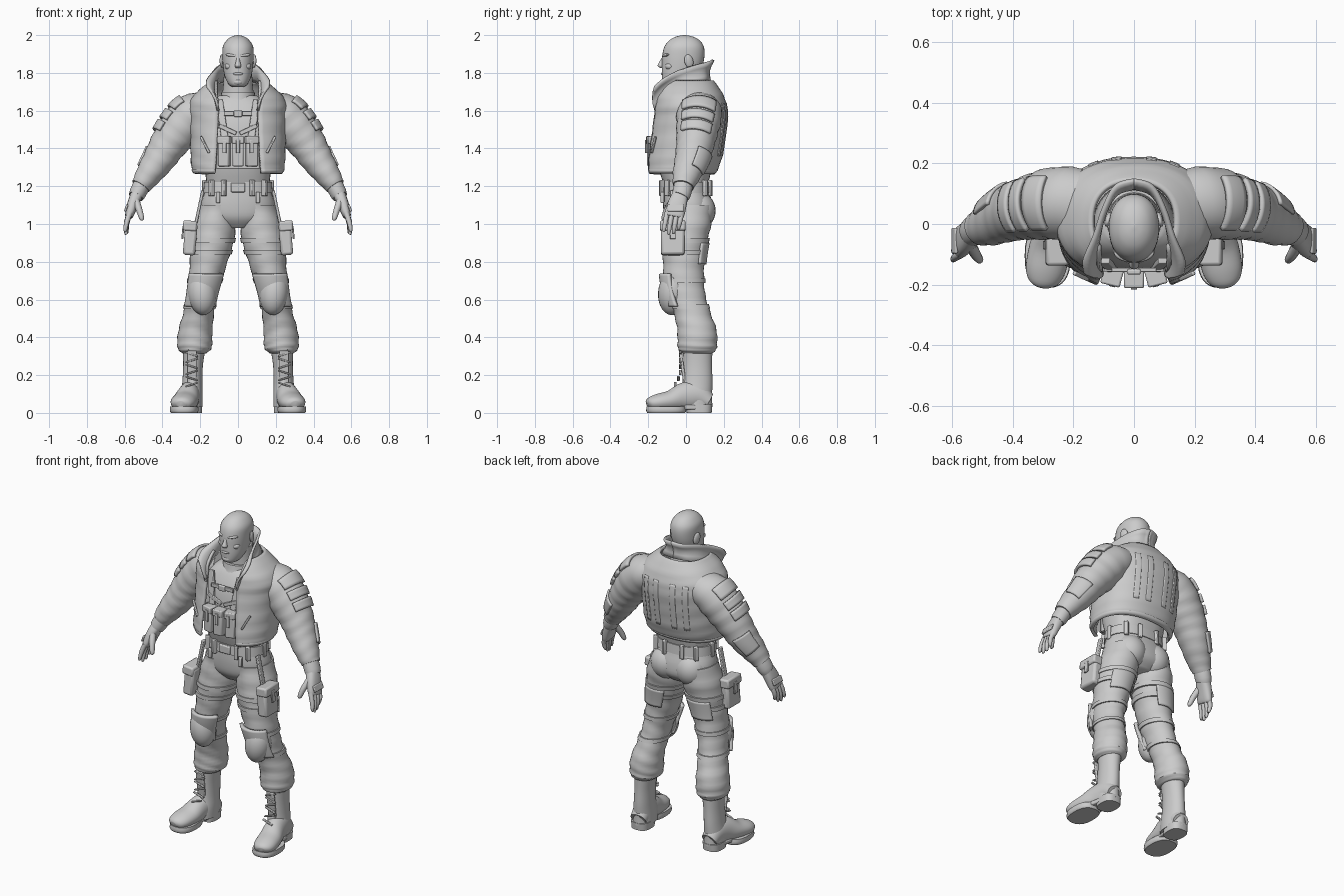
import bpy, bmesh, math
from mathutils import Vector, Euler

if "Cube" in bpy.data.objects:
    bpy.data.objects.remove(bpy.data.objects["Cube"])

grey = bpy.data.materials.new("plain_grey")
grey.use_nodes = True
grey.diffuse_color = (0.6, 0.6, 0.6, 1)
grey.node_tree.nodes["Principled BSDF"].inputs["Base Color"].default_value = (0.6, 0.6, 0.6, 1)
parts = []
X, Y, Z = Vector((1, 0, 0)), Vector((0, 1, 0)), Vector((0, 0, 1))
PI = math.pi


def finish(name, bm, mirror, thick=0, bevel=0):
    bmesh.ops.recalc_face_normals(bm, faces=bm.faces)
    mesh = bpy.data.meshes.new(name)
    bm.to_mesh(mesh)
    bm.free()
    mesh.materials.append(grey)
    ob = bpy.data.objects.new(name, mesh)
    bpy.context.collection.objects.link(ob)
    if thick:
        mod = ob.modifiers.new("thickness", "SOLIDIFY")
        mod.thickness, mod.offset = thick, 0
    if bevel:
        mod = ob.modifiers.new("bevel", "BEVEL")
        mod.width, mod.segments = bevel, 2
    if mirror:
        ob.modifiers.new("mirror", "MIRROR")
    parts.append(ob)
    return ob


def spline(rows, steps):
    """Catmull-Rom interpolation through rows of numbers."""
    out = []
    for i in range(len(rows) - 1):
        a, b, c, d = (rows[min(max(i + k, 0), len(rows) - 1)] for k in (-1, 0, 1, 2))
        for s in range(steps):
            t = s / steps
            out.append([0.5 * (2 * q + (r - p) * t + (2 * p - 5 * q + 4 * r - w) * t * t
                               + (3 * q - p - 3 * r + w) * t ** 3) for p, q, r, w in zip(a, b, c, d)])
    return out + [list(rows[-1])]


def loft(name, rings, ref=X, up=None, arc=None, n=32, power=2.0, steps=4, fold=0, grow=0, thick=0.012, mirror=False):
    """Skin rings of (x, y, z, radius, radius, optional front gap)."""
    rows = spline(rings, steps)
    centres = [Vector(r[:3]) for r in rows]
    bm, skin = bmesh.new(), []
    is_open = bool(arc) or len(rows[0]) > 5
    for i, r in enumerate(rows):
        t = up or (centres[min(i + 1, len(rows) - 1)] - centres[max(i - 1, 0)]).normalized()
        b = t.cross(ref).normalized()
        a = b.cross(t)
        lo, hi = arc or (0, 2 * PI)
        if len(r) > 5:
            lo = math.asin(min(1, r[5] / r[3]) ** (power / 2))
            hi = 2 * PI - lo
        ring = []
        for k in range(n + 1 if is_open else n):
            th = lo + (hi - lo) * k / n
            s, c = math.sin(th), math.cos(th)
            f = 1 + fold * math.sin(i * 1.7 + 2.2 * math.sin(th + 0.4) + math.cos(2 * th))
            px = math.copysign(abs(s) ** (2 / power), s) * (r[3] + grow) * f
            py = math.copysign(abs(c) ** (2 / power), c) * (r[4] + grow) * f
            ring.append(bm.verts.new(centres[i] + a * px - b * py))
        skin.append(ring)
    for p, q in zip(skin, skin[1:]):
        for k in range(len(p) - (1 if is_open else 0)):
            j = (k + 1) % len(p)
            bm.faces.new((p[k], p[j], q[j], q[k]))
    if not is_open:
        bm.faces.new(skin[0])
        bm.faces.new(skin[-1])
    return finish(name, bm, mirror, thick if is_open else 0)


def box(name, at, size, rot=(0, 0, 0), bevel=0.006, mirror=False):
    bm = bmesh.new()
    bmesh.ops.create_cube(bm, size=1)
    turn = Euler([math.radians(v) for v in rot]).to_matrix()
    for v in bm.verts:
        v.co = turn @ Vector(p * q for p, q in zip(v.co, size)) + Vector(at)
    return finish(name, bm, mirror, bevel=bevel)


def ball(name, at, size, rot=(0, 0, 0), mirror=False):
    bm = bmesh.new()
    bmesh.ops.create_uvsphere(bm, u_segments=24, v_segments=14, radius=1)
    turn = Euler([math.radians(v) for v in rot]).to_matrix()
    for v in bm.verts:
        v.co = turn @ Vector(p * q for p, q in zip(v.co, size)) + Vector(at)
    return finish(name, bm, mirror)


# Head and neck
loft("head", [(0, -.07, 1.725, .03, .035), (0, -.062, 1.74, .05, .062), (0, -.04, 1.78, .07, .088),
              (0, -.022, 1.83, .079, .106), (0, -.014, 1.89, .083, .112), (0, -.01, 1.94, .08, .104),
              (0, -.008, 1.975, .058, .077), (0, -.008, 1.993, .032, .042), (0, -.008, 2, .004, .005)],
     up=Z, power=2.15)
loft("neck", [(0, .03, 1.58, .12, .1), (0, .02, 1.68, .085, .082), (0, .01, 1.8, .074, .075)], up=Z)
loft("shirt_collar", [(0, .01, 1.645, .1, .105), (0, .01, 1.665, .092, .097), (0, .01, 1.7, .088, .09)], up=Z)
loft("nose", [(0, -.117, 1.885, .009, .008), (0, -.126, 1.86, .011, .014),
              (0, -.132, 1.838, .017, .018), (0, -.126, 1.825, .011, .008)], up=Z, n=12)
ball("brow", (.034, -.106, 1.893), (.034, .016, .009), (0, -6, 22), True)
ball("cheek", (.045, -.085, 1.835), (.025, .026, .02), mirror=True)
ball("lips", (0, -.123, 1.795), (.026, .01, .008))
ball("chin", (0, -.105, 1.752), (.03, .026, .02))
ball("ear", (.085, .015, 1.862), (.011, .024, .036), (15, 0, 15), True)

# Torso, vest and hips
loft("vest", [(0, 0, 1.2, .165, .115), (0, -.005, 1.32, .18, .145), (0, 0, 1.45, .2, .15),
              (0, .01, 1.56, .2, .145), (0, .02, 1.64, .16, .12), (0, .02, 1.68, .1, .09)], up=Z, power=2.5)
loft("hips", [(0, 0, 1.26, .168, .12), (0, 0, 1.18, .175, .122), (0, .01, 1.1, .197, .132),
              (0, .015, 1.03, .18, .125), (0, .01, .98, .08, .08)], up=Z, power=2.3)
ball("buttock", (.085, .065, 1.07), (.095, .092, .1), mirror=True)
loft("belt", [(0, 0, 1.165, .185, .13), (0, 0, 1.222, .18, .126)], up=Z, power=2.3, steps=1)
box("belt_buckle", (0, -.13, 1.193), (.075, .02, .05))
for i, (x, y) in enumerate([(.075, -.126), (.14, -.1), (.178, 0), (.14, .1), (.06, .125)]):
    box(f"belt_loop_{i}", (x, y, 1.19), (.024, .026, .085), (0, 0, math.degrees(math.atan2(x, -y))), .004, True)
box("belt_clip", (.105, -.125, 1.14), (.022, .02, .06), mirror=True)

# Open jacket with a standing collar
jacket = [(0, -.03, 1.27, .225, .175, .12), (0, -.025, 1.29, .237, .185, .12), (0, -.01, 1.36, .243, .195, .115),
          (0, .005, 1.46, .245, .195, .11), (0, .02, 1.57, .25, .193, .105), (0, .02, 1.64, .25, .185, .105),
          (0, .015, 1.7, .205, .165, .11), (0, .01, 1.755, .135, .13, .11)]
loft("jacket", jacket, up=Z, n=48, power=2.3, fold=.008, thick=.016)
loft("jacket_hem", jacket[:2], up=Z, n=48, power=2.3, steps=2, grow=.005)
back = [r[:5] for r in jacket[2:6]]
for i, (lo, hi) in enumerate([(.12, .24), (.42, .56)]):
    loft(f"back_panel_{i}", back, up=Z, arc=(PI - hi, PI - lo), n=6, power=2.3, grow=.006, mirror=True)
box("chest_pocket_trim", (.175, -.172, 1.42), (.012, .014, .1), (0, 30, 25), .004, True)

top_edge = [(0, .145, 1.868), (.06, .125, 1.858), (.1, .05, 1.84), (.13, -.04, 1.81), (.165, -.12, 1.765), (.162, -.165, 1.725)]
low_edge = [(0, .125, 1.76), (.08, .105, 1.755), (.125, .04, 1.735), (.135, -.04, 1.7), (.125, -.12, 1.66), (.105, -.165, 1.6)]
bm = bmesh.new()
rows = []
for k in range(5):
    bulge = .014 * math.sin(PI * k / 4)
    rows.append([bm.verts.new(Vector(lo).lerp(Vector(hi), k / 4) + Vector((-bulge if lo[0] > .02 else 0, -bulge, 0)))
                 for lo, hi in zip(spline(low_edge, 5), spline(top_edge, 5))])
for p, q in zip(rows, rows[1:]):
    for k in range(len(p) - 1):
        bm.faces.new((p[k], p[k + 1], q[k + 1], q[k]))
finish("jacket_collar", bm, True, thick=.014)

# Sleeves with shoulder plates
arm = [(.12, .06, 1.63, .11, .08), (.235, .07, 1.58, .12, .112), (.31, .06, 1.5, .112, .112), (.37, .048, 1.42, .1, .098),
       (.42, .03, 1.34, .09, .085), (.475, .002, 1.26, .074, .068), (.515, -.015, 1.2, .056, .052)]
loft("sleeve", arm, ref=Y, fold=.022, steps=5, mirror=True)
plate_rows = spline(arm, 8)
for i, start in enumerate((8, 13, 18)):
    loft(f"shoulder_plate_{i}", plate_rows[start:start + 5], ref=Y, arc=(PI - .75, PI + .75), n=14, steps=1,
         grow=.008, thick=.016, mirror=True)
loft("elbow_patch", plate_rows[29:39], ref=Y, arc=(PI - 1.5, PI - .3), n=10, steps=1, grow=.005, mirror=True)

# Gloved hands
loft("glove_cuff", [(.508, -.012, 1.21, .05, .046), (.53, -.022, 1.165, .05, .045), (.54, -.03, 1.145, .046, .04)],
     ref=Y, steps=2, mirror=True)
loft("palm", [(.532, -.025, 1.165, .04, .034), (.555, -.045, 1.11, .05, .03), (.573, -.06, 1.055, .052, .024),
              (.578, -.064, 1.038, .046, .018)], ref=Y, power=2.6, n=20, mirror=True)
box("knuckle_guard", (.592, -.055, 1.085), (.012, .085, .04), (0, -20, 0), .005, True)
for i, length in enumerate((.085, .1, .095, .075)):
    y = -.1 + i * .026
    loft(f"finger_{i}", [(.572, y, 1.06, .0135, .015), (.59, y - .01, 1.05 - length * .5, .013, .0135),
                         (.597 - .004 * i, y - .018, 1.05 - length, .009, .009),
                         (.596 - .004 * i, y - .019, 1.044 - length, .003, .003)], ref=Y, n=10, steps=2, mirror=True)
loft("thumb", [(.54, -.07, 1.12, .02, .02), (.523, -.1, 1.075, .018, .017), (.51, -.118, 1.03, .013, .013),
               (.508, -.12, 1.018, .004, .004)], ref=Y, n=10, mirror=True)

# Chest rig: straps, magazine pouches, clips
for i, x in enumerate((-.072, 0, .072)):
    y = -.178 + abs(x) * .12
    box(f"magazine_pouch_{i}", (x, y, 1.375), (.06, .055, .14), (0, 0, x * 200), .008)
    box(f"pouch_flap_{i}", (x, y - .003, 1.445), (.066, .062, .04), (0, 0, x * 200), .006)
    box(f"pouch_tab_{i}", (x, y - .034, 1.41), (.02, .008, .07), (0, 0, x * 200), .002)
box("rig_base", (0, -.145, 1.375), (.23, .03, .17))
box("shoulder_strap", (.085, -.135, 1.56), (.038, .02, .2), (-8, 8, 0), .004, True)
box("chest_strap", (0, -.152, 1.585), (.15, .014, .024), bevel=.003)
box("chest_clip", (0, -.158, 1.585), (.045, .018, .036))
box("side_strap", (.055, -.15, 1.5), (.1, .014, .022), (0, -25, 0), .003, True)

# Trousers
leg = [(.1, .015, 1.1, .098, .125), (.122, .008, 1, .112, .125), (.136, -.005, .9, .112, .118), (.155, -.012, .8, .1, .11),
       (.175, -.01, .7, .088, .106), (.193, .005, .61, .08, .1), (.21, .035, .52, .082, .098), (.225, .058, .44, .09, .104),
       (.229, .06, .37, .093, .105), (.23, .06, .335, .086, .1), (.232, .06, .315, .062, .08)]
loft("trouser_leg", leg, up=Z, steps=4, fold=.025, mirror=True)
leg_rows = spline(leg, 8)
for i, k in enumerate((14, 19)):
    loft(f"thigh_strap_{i}", leg_rows[k:k + 3], up=Z, steps=1, grow=.008, mirror=True)
for i, k in enumerate((31, 43)):
    loft(f"knee_strap_{i}", leg_rows[k:k + 3], up=Z, steps=1, grow=.007, mirror=True)
loft("rear_pocket", leg_rows[16:26], up=Z, arc=(PI - .8, PI + .5), n=12, steps=1, grow=.006, mirror=True)
ball("knee_pad", (.19, -.07, .635), (.076, .078, .118), (-4, 5, 0), True)
loft("knee_pad_rim", leg_rows[29:45], up=Z, arc=(-.95, .95), n=14, steps=1, grow=.014, thick=.02, mirror=True)

# Thigh pouches
box("thigh_pouch", (.253, -.07, .92), (.065, .125, .17), (0, -5, 0), .014, True)
box("thigh_pouch_flap", (.254, -.07, .99), (.074, .135, .055), (0, -5, 0), .01, True)
box("thigh_pouch_tab", (.292, -.07, .955), (.01, .03, .07), (0, -5, 0), .003, True)
box("pouch_hanger", (.205, -.07, 1.09), (.016, .03, .18), (0, -12, 0), .004, True)

# Boots
loft("boot_shaft", [(.232, .062, .34, .06, .078), (.238, .062, .25, .052, .076), (.242, .06, .16, .053, .08),
                    (.245, .05, .09, .058, .088), (.245, .05, .03, .058, .09)], up=Z, mirror=True)
loft("boot_foot", [(.245, .12, .06, .05, .045), (.25, .06, .09, .056, .075), (.262, -.01, .085, .06, .075),
                   (.278, -.08, .065, .068, .055), (.292, -.15, .055, .066, .045), (.3, -.19, .05, .05, .033),
                   (.303, -.205, .045, .025, .018)], ref=X, mirror=True)
loft("boot_sole", [(.285, -.105, 0, .07, .1), (.285, -.105, .012, .076, .106), (.285, -.105, .035, .074, .103)],
     up=Z, power=2.5, steps=2, mirror=True)
loft("boot_heel", [(.247, .07, 0, .056, .066), (.247, .07, .045, .058, .07)], up=Z, power=2.8, steps=2, mirror=True)
box("boot_shank", (.262, 0, .03), (.1, .1, .025), (0, 0, 10), mirror=True)
box("boot_tongue", (.244, -.018, .24), (.05, .016, .18), (8, 0, 0), .005, True)
for i in range(6):
    z = .15 + i * .032
    box(f"boot_lace_{i}", (.245, -.03 - max(0, .2 - z) * .55, z), (.07, .014, .009), (0, 18 * (-1) ** i, 0), .003, True)

# Smooth shading with crisp edges
bpy.ops.object.select_all(action="DESELECT")
for ob in parts:
    ob.select_set(True)
bpy.context.view_layer.objects.active = parts[0]
bpy.ops.object.shade_smooth_by_angle(angle=math.radians(40))
